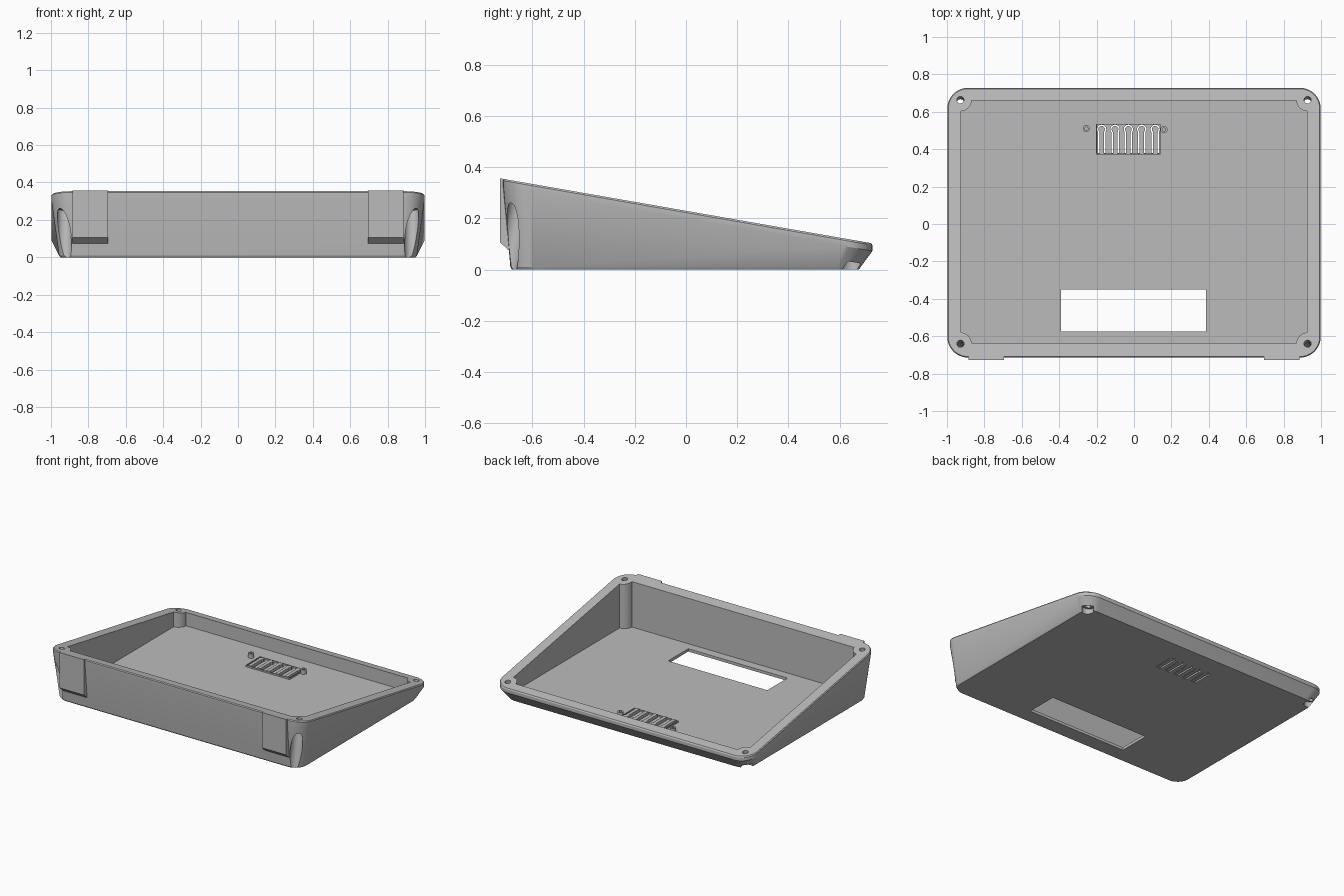
import bpy, bmesh, math
from mathutils import Matrix, Vector

if "Cube" in bpy.data.objects:
    bpy.data.objects.remove(bpy.data.objects["Cube"])

grey = bpy.data.materials.new("plain grey")
grey.diffuse_color = (0.5, 0.5, 0.5, 1)
grey.use_nodes = True
grey.node_tree.nodes["Principled BSDF"].inputs["Base Color"].default_value = grey.diffuse_color

SLOPE = (0.357 - 0.102) / 1.46
TILT = math.atan(SLOPE)


def top_z(y):
    return 0.357 - SLOPE * (y + 0.73)


def make(name, bm):
    bmesh.ops.recalc_face_normals(bm, faces=bm.faces)
    me = bpy.data.meshes.new(name)
    bm.to_mesh(me)
    bm.free()
    me.materials.append(grey)
    ob = bpy.data.objects.new(name, me)
    bpy.context.collection.objects.link(ob)
    return ob


def loft(name, rings):
    bm = bmesh.new()
    loops = [[bm.verts.new(p) for p in r] for r in rings]
    n = len(loops[0])
    for a, b in zip(loops, loops[1:]):
        for i in range(n):
            bm.faces.new((a[i], a[(i + 1) % n], b[(i + 1) % n], b[i]))
    bm.faces.new(loops[0])
    bm.faces.new(loops[-1])
    return make(name, bm)


def prism(name, pts, z0, z1):
    return loft(name, [[(x, y, z) for x, y in pts] for z in (z0, z1)])


def arc(cx, cy, r, a0, a1, n):
    return [(cx + r * math.cos(math.radians(a0 + (a1 - a0) * i / n)),
             cy + r * math.sin(math.radians(a0 + (a1 - a0) * i / n))) for i in range(n + 1)]


def rect(x0, x1, y0, y1):
    return [(x0, y0), (x1, y0), (x1, y1), (x0, y1)]


def rounded(hx, y0, y1, r):
    return (arc(hx - r, y1 - r, r, 0, 90, 10) + arc(r - hx, y1 - r, r, 90, 180, 10)
            + arc(r - hx, y0 + r, r, 180, 270, 10) + arc(hx - r, y0 + r, r, 270, 360, 10))


def rod(name, r, x, y, low, high):
    """Cylinder square to the sloping rim; low and high measured from the rim."""
    bm = bmesh.new()
    bmesh.ops.create_cone(bm, cap_ends=True, segments=32, radius1=r, radius2=r, depth=high - low)
    m = (Matrix.Translation((x, y, top_z(y))) @ Matrix.Rotation(-TILT, 4, 'X')
         @ Matrix.Translation((0, 0, (low + high) / 2)))
    bmesh.ops.transform(bm, matrix=m, verts=bm.verts)
    return make(name, bm)


def boolean(ob, other, op='DIFFERENCE'):
    bpy.context.view_layer.objects.active = ob
    mod = ob.modifiers.new("cut", 'BOOLEAN')
    mod.operation, mod.object, mod.solver = op, other, 'EXACT'
    bpy.ops.object.modifier_apply(modifier=mod.name)
    bpy.data.objects.remove(other)


def smooth(ob):
    bpy.ops.object.select_all(action='DESELECT')
    ob.select_set(True)
    bpy.context.view_layer.objects.active = ob
    bpy.ops.object.shade_smooth_by_angle(angle=math.radians(25))


# Tapered wedge body with a sloping top and a thin upright rim band
foot = rounded(0.95, -0.68, 0.675, 0.085)
base = rounded(0.957, -0.686, 0.682, 0.09)
outer = rounded(0.998, -0.714, 0.728, 0.11)
edge = rounded(0.993, -0.709, 0.723, 0.106)
case = loft("case", [
    [(x, y, 0) for x, y in foot],
    [(x, y, 0.01) for x, y in base],
    [(x, y, top_z(y) - 0.03) for x, y in outer],
    [(x, y, top_z(y) - 0.007) for x, y in outer],
    [(x, y, top_z(y)) for x, y in edge]])

# Two catch tabs on the front wall
for s in (-1, 1):
    side = [(-0.727, top_z(-0.727)), (-0.727, 0.107), (-0.684, 0.068),
            (-0.655, 0.068), (-0.655, top_z(-0.655))]
    tab = loft("tab", [[(s * x, y, z) for y, z in side] for x in (0.695, 0.885)])
    boolean(case, tab, 'UNION')

# Cavity that leaves a round screw post in each corner
SCREWS = [(0.928, 0.663), (-0.928, 0.663), (-0.928, -0.64), (0.928, -0.64)]
FLOOR = 0.02
inner = (arc(*SCREWS[0], 0.06, 273, 183, 8) + arc(*SCREWS[1], 0.06, 357, 267, 8)
         + arc(*SCREWS[2], 0.06, 87, -3, 8) + arc(*SCREWS[3], 0.06, 183, 93, 8))
# pull the arc ends onto the straight walls
inner = [(max(-0.925, min(0.925, x)), max(-0.637, min(0.66, y))) for x, y in inner]
boolean(case, prism("cavity", inner, FLOOR, 0.6))

# Display window
boolean(case, prism("window", rect(-0.39, 0.385, -0.575, -0.35), -0.1, 0.1))

# Screw holes and the wide recesses below them
for x, y in SCREWS:
    boolean(case, rod("screw_hole", 0.019, x, y, -0.3, 0.1))
    boolean(case, rod("screw_recess", 0.038, x, y, -0.6, -0.085))


# Row of flexible push buttons: a keyhole slot with a tongue inside each
def keyhole(x, r, w, y0):
    a = math.degrees(math.asin(w / r))
    return [(x - w, y0), (x + w, y0)] + arc(x, 0.506, r, -90 + a, 270 - a, 20)


for i in range(5):
    x = -0.173 + 0.0715 * i
    boolean(case, prism("slot", keyhole(x, 0.025, 0.020, 0.38), -0.1, 0.1))
    smooth(prism("button", keyhole(x, 0.018, 0.012, 0.375), 0.004, 0.034))

# Low frame around the buttons
frame = prism("button_frame", rect(-0.203, 0.143, 0.372, 0.534), FLOOR - 0.005, 0.03)
boolean(frame, prism("frame_hole", rect(-0.199, 0.139, 0.377, 0.532), 0, 0.1))

# Two hollow standoffs beside the buttons
for x, y in ((-0.255, 0.51), (0.16, 0.504)):
    post = prism("standoff", arc(x, y, 0.019, 0, 345, 23), FLOOR - 0.005, 0.05)
    boolean(post, prism("bore", arc(x, y, 0.009, 0, 345, 23), 0.025, 0.1))
    smooth(post)

smooth(case)
